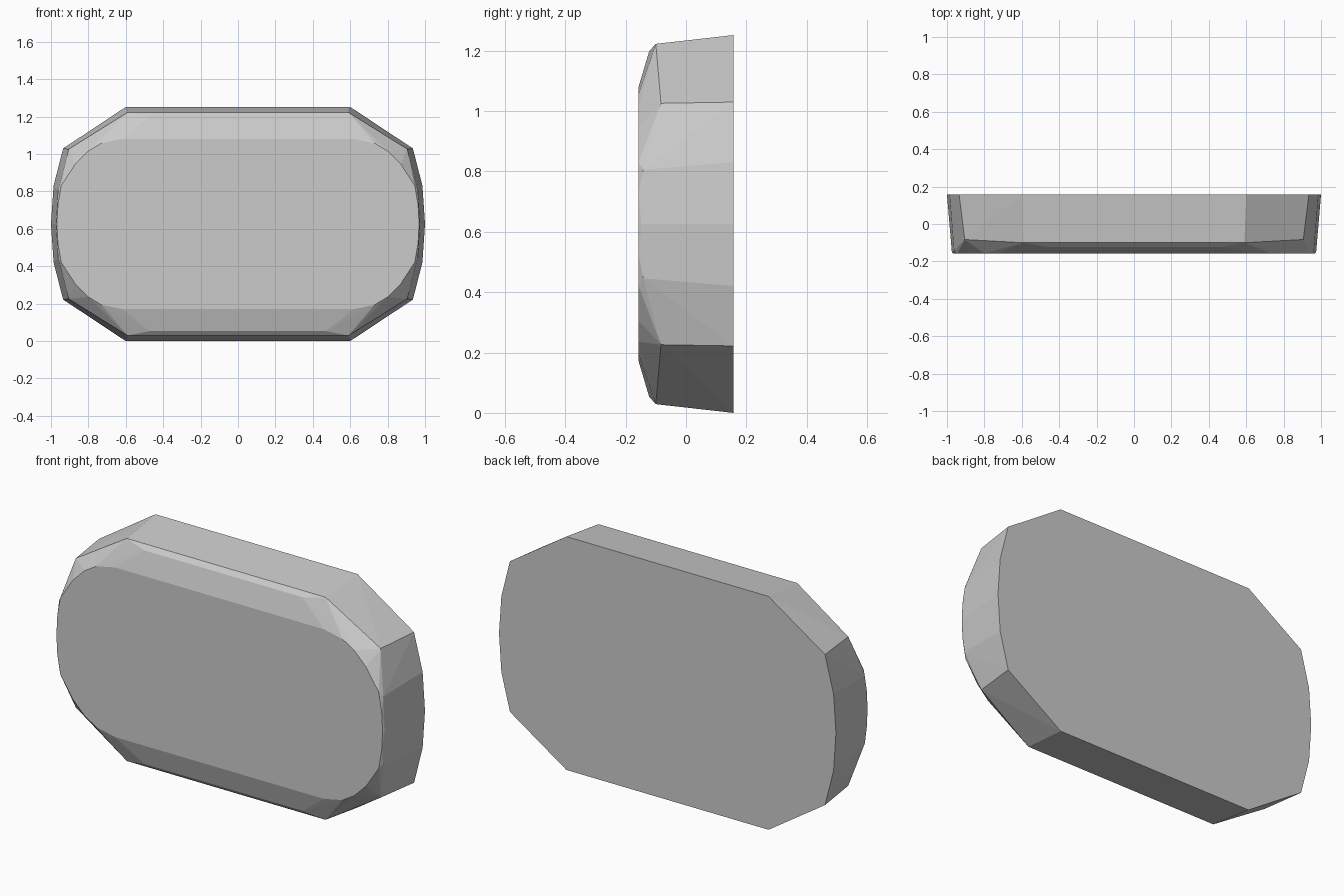
import bpy, bmesh

if "Cube" in bpy.data.objects:
    bpy.data.objects.remove(bpy.data.objects["Cube"])

CENTRE_Z = 0.626

# Quarter profiles: (x, y, z offset from the centre)
back_rim = [(0.6, 0.157, 0.626), (0.935, 0.157, 0.404), (0.986, 0.157, 0.205), (1.0, 0.157, 0.0)]
shoulder = [(0.59, -0.10, 0.597), (0.47, -0.122, 0.573), (0.905, -0.083, 0.4),
            (0.962, -0.142, 0.18), (0.974, -0.148, 0.0)]
front_rim = [(0.62, -0.157, 0.455), (0.73, -0.157, 0.432), (0.80, -0.157, 0.39),
             (0.87, -0.157, 0.32), (0.945, -0.157, 0.205), (0.963, -0.157, 0.10), (0.968, -0.157, 0.0)]

# Mirror the quarter left/right and up/down, then wrap it in a faceted shell
points = {(sx * x, y, CENTRE_Z + sz * z)
          for x, y, z in back_rim + shoulder + front_rim
          for sx in (-1, 1) for sz in (-1, 1)}

bm = bmesh.new()
for p in sorted(points):
    bm.verts.new(p)
hull = bmesh.ops.convex_hull(bm, input=bm.verts[:])
loose = [v for v in bm.verts if not v.link_faces]
bmesh.ops.delete(bm, geom=loose, context='VERTS')

# Merge the flat front and back into single faces
bmesh.ops.dissolve_limit(bm, angle_limit=0.01, verts=bm.verts[:], edges=bm.edges[:])
bmesh.ops.recalc_face_normals(bm, faces=bm.faces[:])

mesh = bpy.data.meshes.new("rounded_block")
bm.to_mesh(mesh)
bm.free()
block = bpy.data.objects.new("rounded_block", mesh)
bpy.context.collection.objects.link(block)
